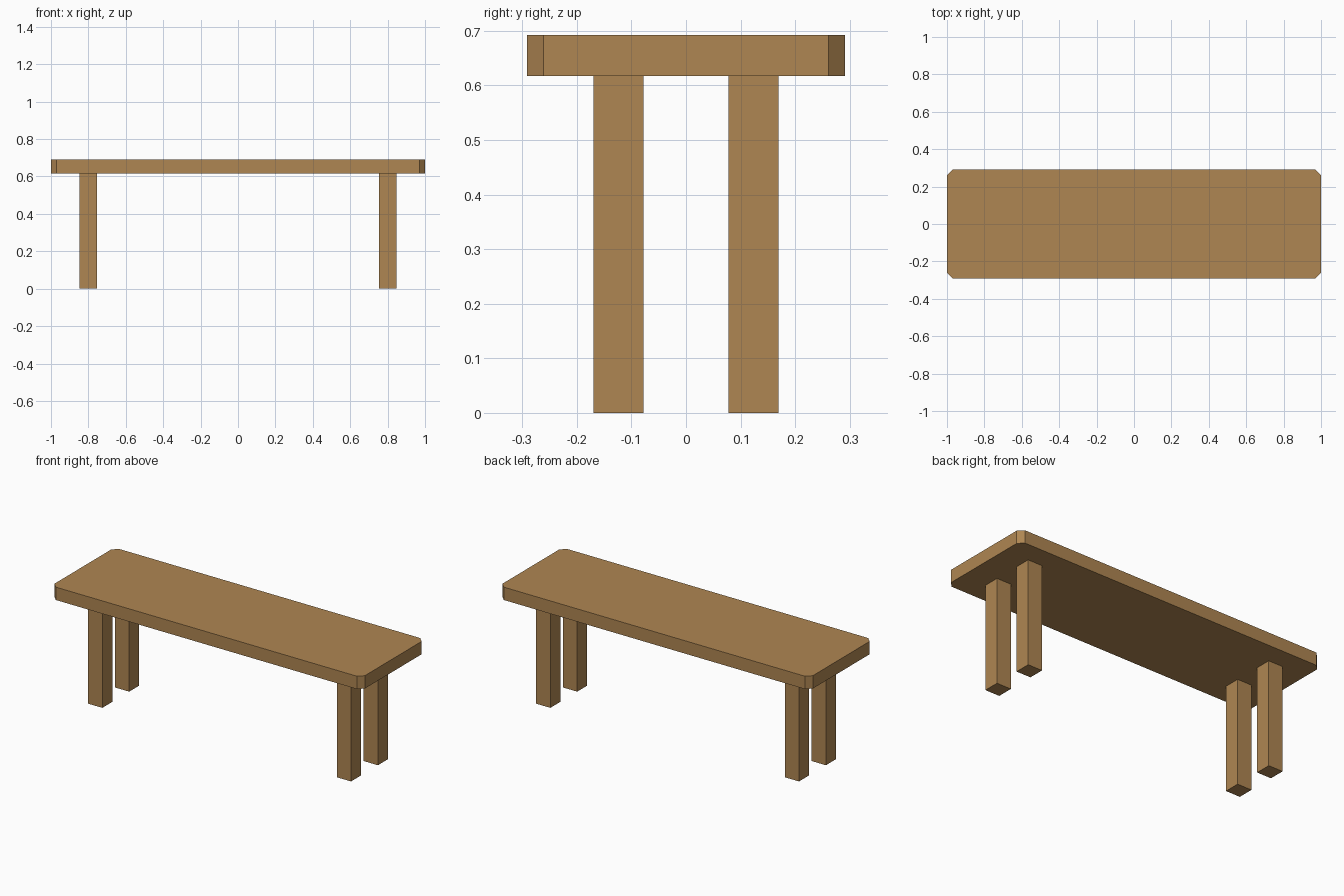
import bpy, bmesh

if "Cube" in bpy.data.objects:
    bpy.data.objects.remove(bpy.data.objects["Cube"])

wood = bpy.data.materials.new("warm wood")
wood.diffuse_color = (0.43, 0.24, 0.085, 1)
wood.use_nodes = True
wood.node_tree.nodes["Principled BSDF"].inputs["Base Color"].default_value = wood.diffuse_color


def box(name, center, size, corner_cut=0):
    """Box with optional chamfer on its vertical corner edges."""
    bm = bmesh.new()
    bmesh.ops.create_cube(bm, size=1)
    bmesh.ops.scale(bm, vec=size, verts=bm.verts)
    if corner_cut:
        upright = [e for e in bm.edges
                   if abs(e.verts[0].co.z - e.verts[1].co.z) > size[2] / 2]
        bmesh.ops.bevel(bm, geom=upright, offset=corner_cut,
                        segments=1, affect='EDGES')
    mesh = bpy.data.meshes.new(name)
    bm.to_mesh(mesh)
    bm.free()
    mesh.materials.append(wood)
    obj = bpy.data.objects.new(name, mesh)
    obj.location = center
    bpy.context.collection.objects.link(obj)
    return obj


TOP, UNDER = 0.692, 0.617

# Seat slab with clipped corners
box("seat", (0, 0, (TOP + UNDER) / 2), (2.0, 0.582, TOP - UNDER), 0.03)

# Four square legs
for side, sx in (("left", -1), ("right", 1)):
    for end, sy in (("front", -1), ("back", 1)):
        box(f"{end}_{side}_leg", (sx * 0.801, sy * 0.1235, UNDER / 2),
            (0.092, 0.092, UNDER))
